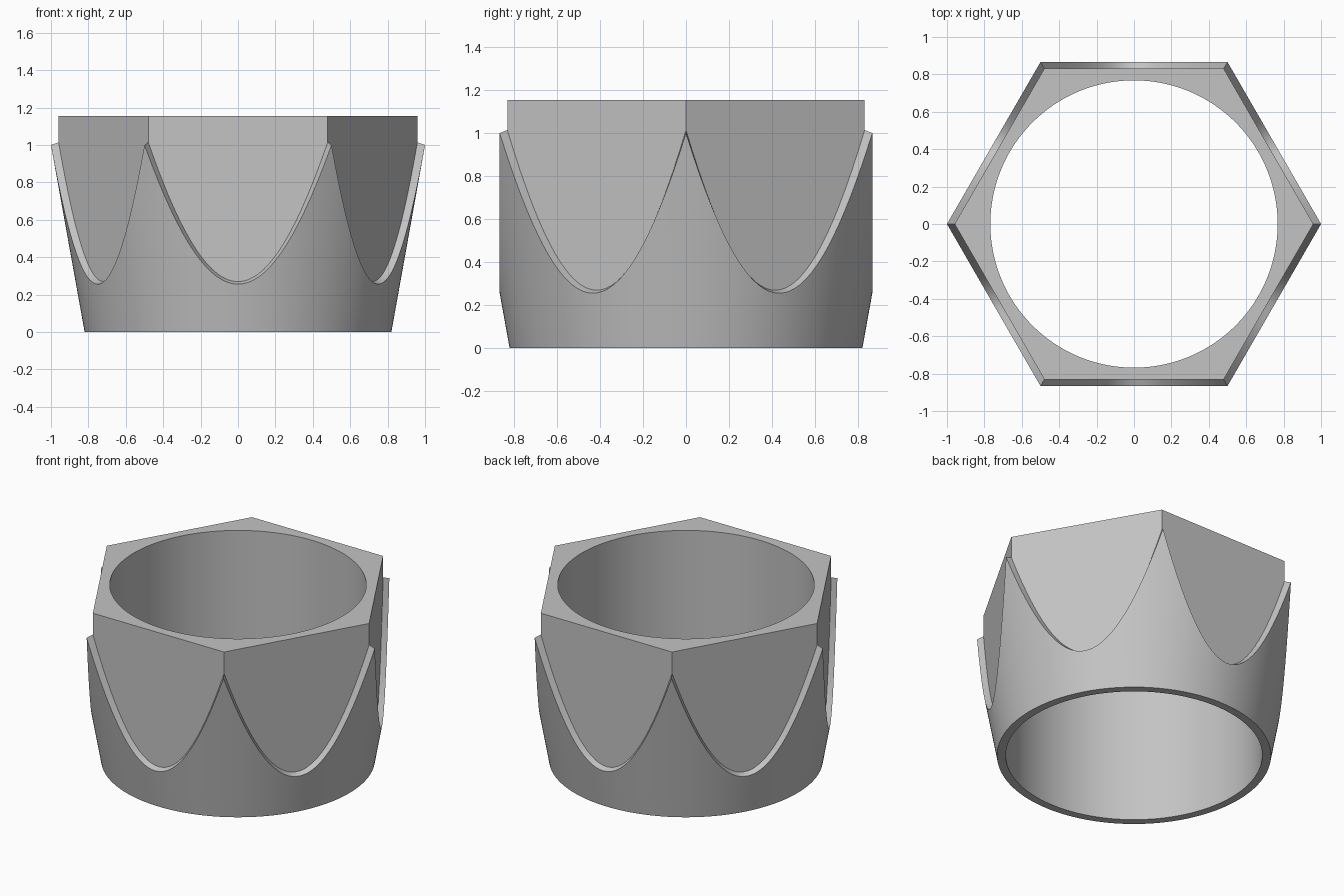
import bpy, bmesh, math

cube = bpy.data.objects.get("Cube")
if cube:
    bpy.data.objects.remove(cube, do_unlink=True)

# Main dimensions
PER_SIDE = 32            # steps along each of the six sides
N = 6 * PER_SIDE
BORE_R = 0.768
BASE_R = 0.82            # cone radius at the foot
TOP_Z = 1.155
APOTHEM = math.cos(math.pi / 6)   # outer hexagon with corners at radius 1
INSET = 0.959            # inner hexagon relative to the outer one
LIP_RISE = 0.014


def hex_radius(a):
    """Radius of the outer hexagon in direction a."""
    return APOTHEM / math.cos(a % (math.pi / 3) - math.pi / 6)


def cone_height(r):
    """Height at which the flared cone reaches radius r."""
    return (r - BASE_R) / (1 - BASE_R)


# Each ring gives (radius, height) for a direction, from foot to rim
rings = [
    lambda a: (BORE_R, 0),                                        # bore, foot
    lambda a: (BASE_R, 0),                                        # cone, foot
    lambda a: (hex_radius(a), cone_height(hex_radius(a))),        # scallop edge
    lambda a: (hex_radius(a) * INSET,
               cone_height(hex_radius(a)) + LIP_RISE),            # lip, inner edge
    lambda a: (hex_radius(a) * INSET, TOP_Z),                     # hexagon, rim
    lambda a: (BORE_R, TOP_Z),                                    # bore, rim
]

bm = bmesh.new()
loops = []
for ring in rings:
    loop = []
    for i in range(N):
        # evenly spaced, nudged inside the side so the corner lands exactly
        side, step = divmod(i, PER_SIDE)
        a = side * math.pi / 3 + step * math.pi / 3 / PER_SIDE
        local = step * math.pi / 3 / PER_SIDE
        r, z = ring(local)
        loop.append(bm.verts.new((r * math.cos(a), r * math.sin(a), z)))
    loops.append(loop)

# Bridge neighbouring rings; the last one closes through the bore
for k in range(len(loops)):
    low, high = loops[k], loops[(k + 1) % len(loops)]
    for i in range(N):
        j = (i + 1) % N
        bm.faces.new((low[i], low[j], high[j], high[i]))
bmesh.ops.recalc_face_normals(bm, faces=bm.faces)

mesh = bpy.data.meshes.new("hexagonal_collar")
bm.to_mesh(mesh)
bm.free()

# Plain grey material
grey = bpy.data.materials.new("plain grey")
grey.use_nodes = True
colour = (0.55, 0.55, 0.55, 1)
grey.diffuse_color = colour
grey.node_tree.nodes["Principled BSDF"].inputs["Base Color"].default_value = colour
mesh.materials.append(grey)

collar = bpy.data.objects.new("hexagonal_collar", mesh)
bpy.context.collection.objects.link(collar)
bpy.ops.object.select_all(action='DESELECT')
collar.select_set(True)
bpy.context.view_layer.objects.active = collar
bpy.ops.object.shade_smooth_by_angle(angle=math.radians(25))
